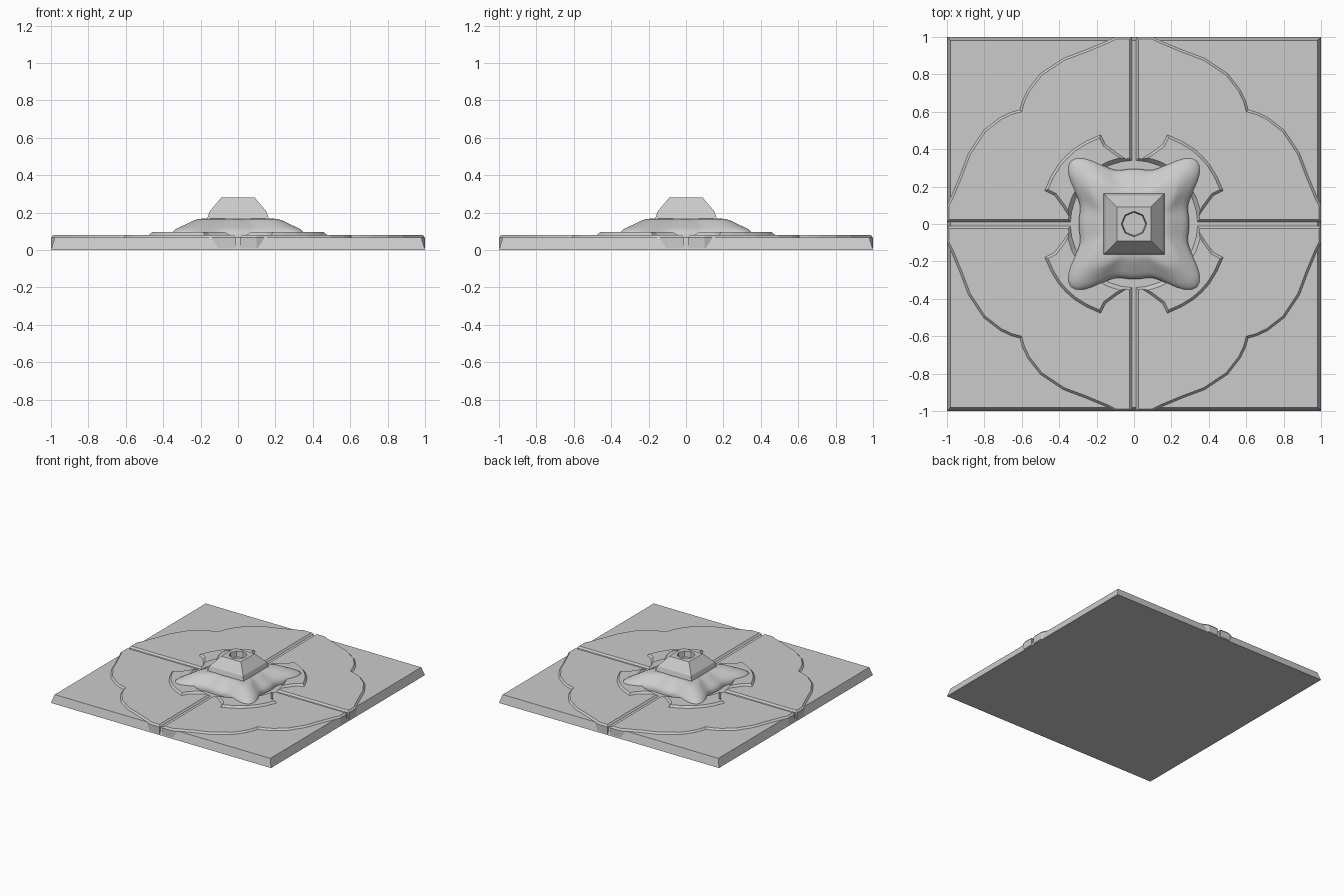
import bpy, bmesh
from math import sin, cos, pi, radians
from mathutils import Vector

if "Cube" in bpy.data.objects:
    bpy.data.objects.remove(bpy.data.objects["Cube"])


def loft(name, rings, turns=1, smooth=False):
    """Closed solid through equal-length rings, repeated by quarter turns."""
    bm = bmesh.new()
    for k in range(turns):
        c, s = round(cos(k * pi / 2)), round(sin(k * pi / 2))
        loops = [[bm.verts.new((c * x - s * y, s * x + c * y, z)) for x, y, z in r]
                 for r in rings]
        n = len(loops[0])
        for a, b in zip(loops, loops[1:]):
            for i in range(n):
                j = (i + 1) % n
                bm.faces.new((a[i], a[j], b[j], b[i]))
        bm.faces.new(loops[0][::-1])
        bm.faces.new(loops[-1])
    bmesh.ops.recalc_face_normals(bm, faces=bm.faces)
    me = bpy.data.meshes.new(name)
    bm.to_mesh(me)
    bm.free()
    ob = bpy.data.objects.new(name, me)
    bpy.context.collection.objects.link(ob)
    if smooth:
        bpy.ops.object.select_all(action='DESELECT')
        ob.select_set(True)
        bpy.context.view_layer.objects.active = ob
        bpy.ops.object.shade_smooth_by_angle(angle=radians(40))
    return ob


def square(h, z):
    """Square ring with edge midpoints, eight points."""
    return [(h * x, h * y, z) for x, y in
            ((1, 0), (1, 1), (0, 1), (-1, 1), (-1, 0), (-1, -1), (0, -1), (1, -1))]


def octagon(r, z):
    return [(r * cos(i * pi / 4), r * sin(i * pi / 4), z) for i in range(8)]


def inset(pts, d):
    """Move a counter-clockwise outline inwards by d."""
    out = []
    for i, p in enumerate(pts):
        p, a, b = Vector(p), Vector(pts[i - 1]), Vector(pts[(i + 1) % len(pts)])
        e1, e2 = (p - a).normalized(), (b - p).normalized()
        n1, n2 = Vector((-e1.y, e1.x)), Vector((-e2.y, e2.x))
        out.append(p + (n1 + n2) * d / max(1 + n1.dot(n2), 0.4))
    return out


def at(pts, z):
    return [(p[0], p[1], z) for p in pts]


def diagonal_mirror(half):
    """Half outline ending on the diagonal -> whole outline."""
    return half + [(y, x) for x, y in reversed(half[1:-1])]


# Square slab with sloping sides
loft("base_slab", [square(1.0, 0), square(0.98, 0.066)])

# Four raised lobes, parted by a cross channel and a round centre recess
arc = [(0.34 * cos(radians(a)), 0.34 * sin(radians(a))) for a in (45, 34, 23, 12, 2)]
lobe = diagonal_mirror(arc + [
    (1.0, 0.012), (1.0, 0.1), (0.98, 0.14), (0.93, 0.26), (0.885, 0.38),
    (0.805, 0.50), (0.715, 0.57), (0.655, 0.598), (0.61, 0.61)])
# the half starts on the diagonal too, so mirroring closes the loop
loft("raised_lobes", [at(lobe, 0.01), at(lobe, 0.066), at(inset(lobe, 0.012), 0.08)], 4)

# Four pointed leaf collars around the centre
leaf = diagonal_mirror(arc[:-1] + [
    (0.345, 0.025), (0.385, 0.085), (0.43, 0.145), (0.488, 0.175),
    (0.45, 0.26), (0.41, 0.325), (0.37, 0.37)])
loft("leaf_collar", [at(leaf, 0.07), at(inset(leaf, 0.022), 0.096)], 4)

# Smooth cushion drawn out into four diagonal horns
def cushion_ring(s, z):
    ring = []
    for i in range(96):
        a = i * pi / 48
        r = s * (0.295 + 0.19 * abs(sin(2 * a)) ** 6)
        ring.append((r * cos(a), r * sin(a), z))
    return ring

loft("cushion", [cushion_ring(s, z) for s, z in
     ((1.0, 0.06), (1.0, 0.08), (0.985, 0.095), (0.94, 0.11), (0.87, 0.123),
      (0.78, 0.138), (0.68, 0.156), (0.6, 0.166), (0.5, 0.169))], smooth=True)

# Square cap with a chamfered top and an eight-sided socket
loft("socket_cap", [square(0.163, 0.15), square(0.163, 0.172), square(0.153, 0.205),
                    square(0.09, 0.28), octagon(0.068, 0.28), octagon(0.062, 0.235)])
